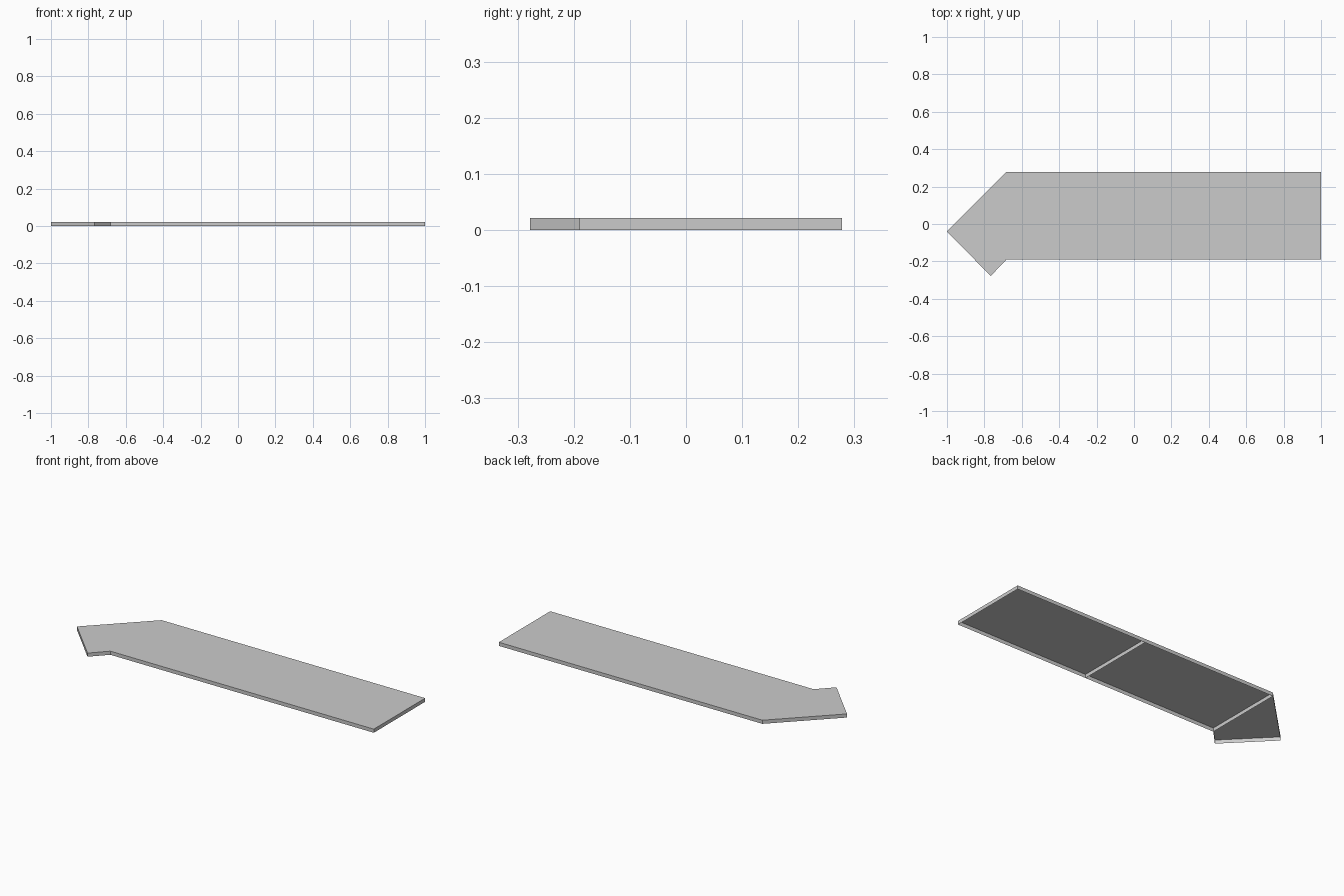
import bpy, bmesh

if "Cube" in bpy.data.objects:
    bpy.data.objects.remove(bpy.data.objects["Cube"])

HEIGHT = 0.021
BACK, FRONT = 0.278, -0.19      # long edges of the deck
LEFT, MID, RIGHT = -0.682, 0.16, 1.0


def open_tray(name, outline):
    """Flat top with thin side walls, open underneath (outline runs counter-clockwise)."""
    bm = bmesh.new()
    top = [bm.verts.new((x, y, HEIGHT)) for x, y in outline]
    low = [bm.verts.new((x, y, 0)) for x, y in outline]
    bm.faces.new(top)
    n = len(outline)
    for i in range(n):
        j = (i + 1) % n
        bm.faces.new((low[i], low[j], top[j], top[i]))
    mesh = bpy.data.meshes.new(name)
    bm.to_mesh(mesh)
    bm.free()
    obj = bpy.data.objects.new(name, mesh)
    bpy.context.collection.objects.link(obj)
    return obj


# Two equal straight deck panels
for name, x0, x1 in (("left_deck_panel", LEFT, MID), ("right_deck_panel", MID, RIGHT)):
    open_tray(name, [(x0, FRONT), (x1, FRONT), (x1, BACK), (x0, BACK)])

# Angled end piece, turned 45 degrees
open_tray("angled_end_panel", [(LEFT, BACK), (-1.0, -0.04), (-0.766, -0.278), (LEFT, FRONT)])
